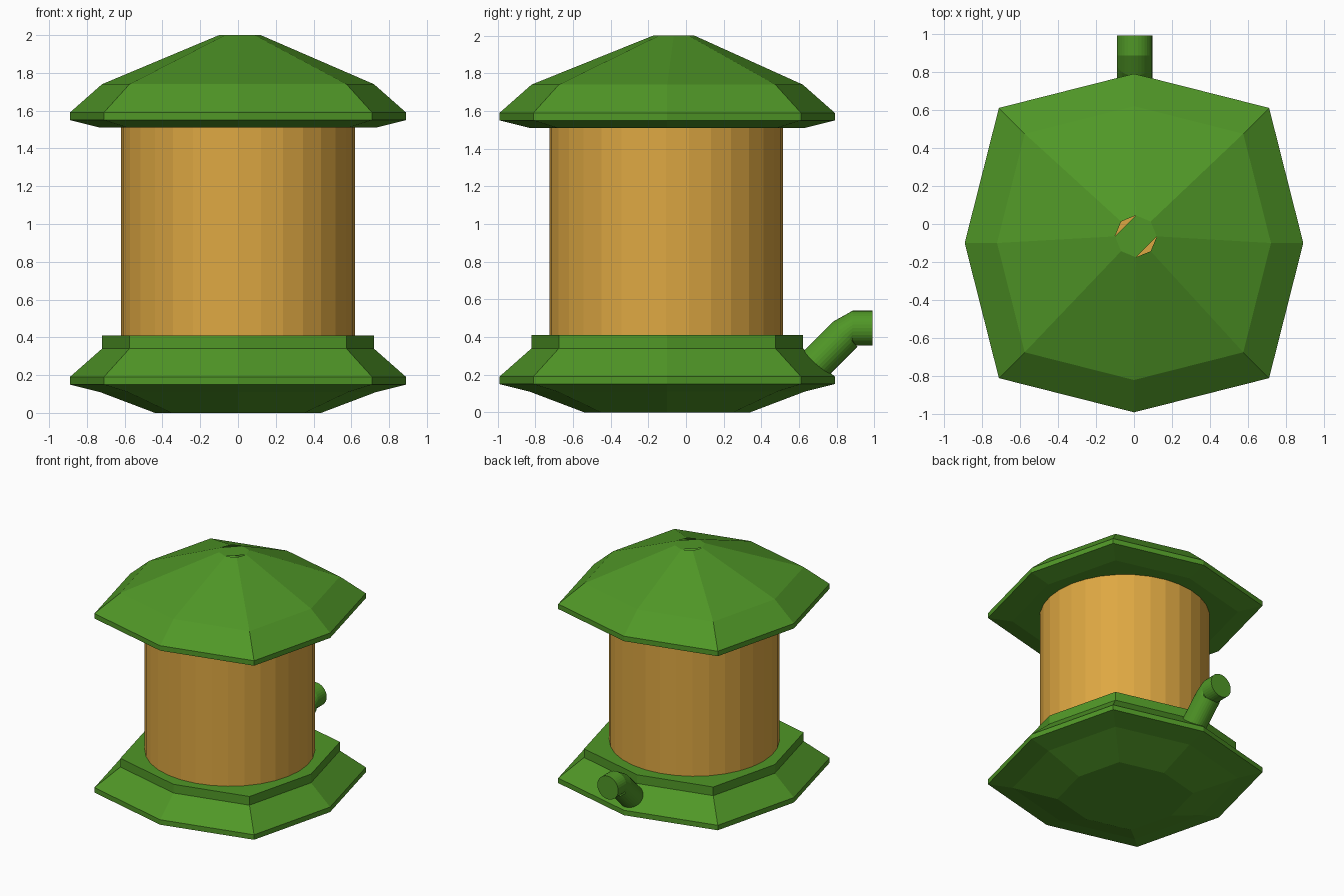
import bpy, bmesh
from math import sin, cos, pi
from mathutils import Vector

if "Cube" in bpy.data.objects:
    bpy.data.objects.remove(bpy.data.objects["Cube"])

CY = -0.10      # body axis lies slightly forward of the pipe


def material(name, rgb):
    m = bpy.data.materials.new(name)
    m.diffuse_color = (*rgb, 1)
    m.use_nodes = True
    m.node_tree.nodes["Principled BSDF"].inputs["Base Color"].default_value = m.diffuse_color
    return m


GREEN = material("green", (0.08, 0.31, 0.02))
AMBER = material("amber", (0.73, 0.39, 0.055))


def octagon(r, z):
    # squarish octagon: corners on the diagonals stick out further
    return [Vector((r * (cos(i * pi / 4) if i % 2 == 0 else 0.798 * (1 if cos(i * pi / 4) > 0 else -1)),
                    CY + r * (sin(i * pi / 4) if i % 2 == 0 else 0.798 * (1 if sin(i * pi / 4) > 0 else -1)),
                    z)) for i in range(8)]


def loft(name, rings, mat, cap_top=None):
    # skin a stack of equal-count rings; cap_top picks the end-cap corners
    bm = bmesh.new()
    vs = [[bm.verts.new(p) for p in ring] for ring in rings]
    n = len(vs[0])
    for a, b in zip(vs, vs[1:]):
        for i in range(n):
            j = (i + 1) % n
            bm.faces.new((a[i], a[j], b[j], b[i]))
    bm.faces.new(vs[0][::-1])
    bm.faces.new([vs[-1][i] for i in (cap_top or range(n))])
    me = bpy.data.meshes.new(name)
    bm.to_mesh(me)
    bm.free()
    me.materials.append(mat)
    ob = bpy.data.objects.new(name, me)
    bpy.context.collection.objects.link(ob)
    return ob


# base tray
loft("base", [octagon(r, z) for r, z in
              ((0.44, 0.0), (0.73, 0.11), (0.89, 0.15), (0.89, 0.19), (0.72, 0.34), (0.72, 0.41))], GREEN)

# roof, its small peak slightly off axis with two open corner notches
peak = [Vector((0.01 + 0.11 * cos(i * pi / 4), -0.065 + 0.11 * sin(i * pi / 4), 2.0)) for i in range(8)]
loft("roof", [octagon(r, z) for r, z in
              ((0.73, 1.51), (0.89, 1.55), (0.89, 1.59), (0.72, 1.74))] + [peak],
     GREEN, cap_top=(0, 1, 2, 4, 5, 6))

# barrel
loft("barrel", [[Vector((0.62 * cos(i * pi / 16), CY - 0.005 + 0.62 * sin(i * pi / 16), z))
                 for i in range(32)] for z in (0.40, 1.52)], AMBER)


# bent pipe at the back: (y, z, tilt) cross-sections
def pipe_ring(y, z, tilt, r=0.093, n=32):
    return [Vector((0.003 + r * cos(i * 2 * pi / n),
                    y - r * sin(i * 2 * pi / n) * sin(tilt),
                    z + r * sin(i * 2 * pi / n) * cos(tilt))) for i in range(n)][::-1]


loft("spout_pipe", [pipe_ring(*s) for s in
                    ((0.64, 0.21, pi / 4), (0.845, 0.415, pi / 4), (0.885, 0.447, 0), (0.99, 0.447, 0))], GREEN)
